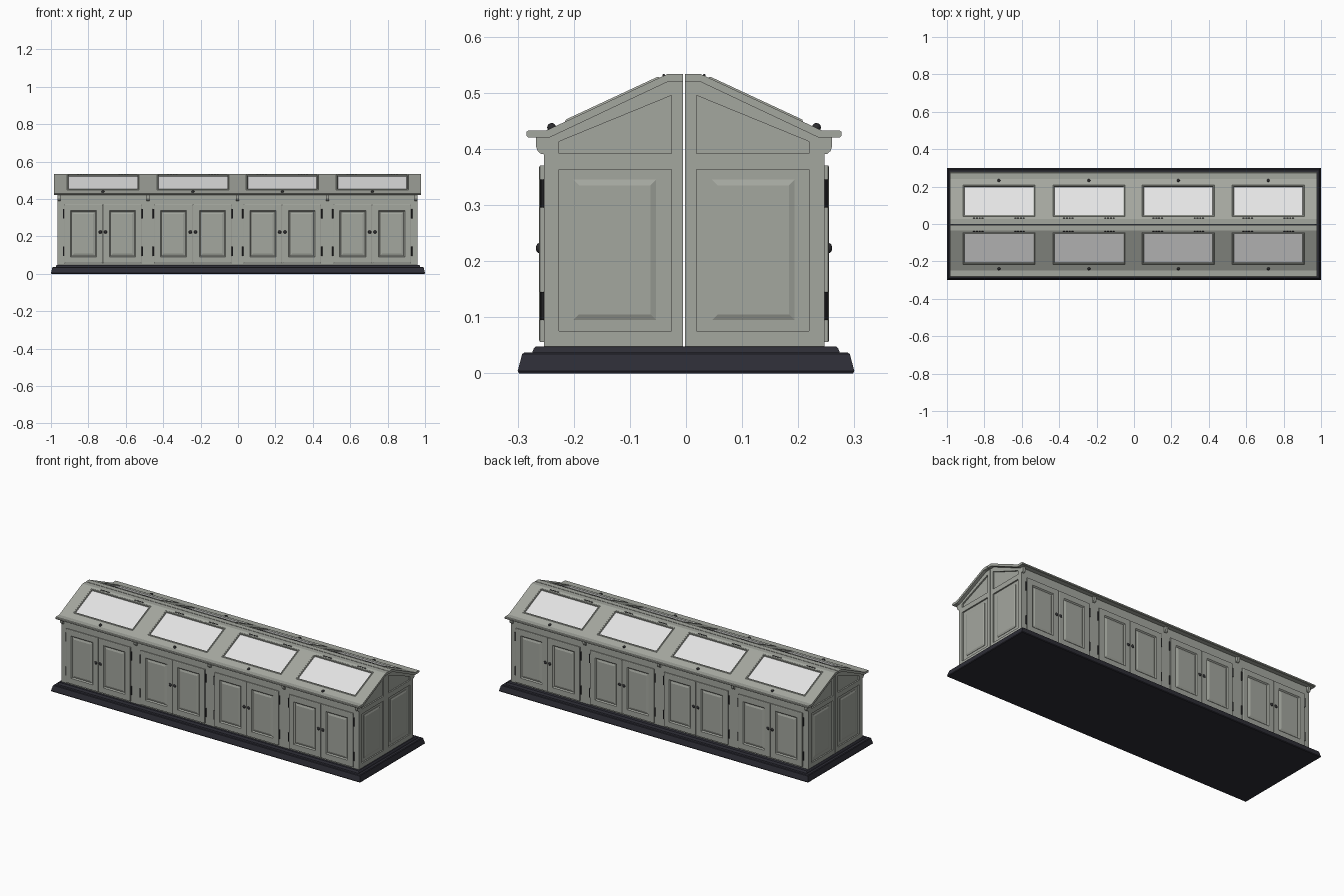
import bpy, bmesh, math
from mathutils import Matrix, Vector

if "Cube" in bpy.data.objects:
    bpy.data.objects.remove(bpy.data.objects["Cube"])

OFF = Vector((-0.002, -0.0035, 0))      # cabinet sits slightly off the plinth centre
BAYS = (-0.72, -0.239, 0.239, 0.72)     # centres of the four bays


def material(name, rgb):
    m = bpy.data.materials.new(name)
    m.diffuse_color = (*rgb, 1)
    m.use_nodes = True
    m.node_tree.nodes["Principled BSDF"].inputs["Base Color"].default_value = m.diffuse_color
    return m


GREY = material("grey_paint", (0.37, 0.385, 0.345))
DARK = material("dark_plinth", (0.026, 0.026, 0.036))
GLASS = material("pale_glass", (0.78, 0.78, 0.78))
METAL = material("dark_metal", (0.025, 0.025, 0.028))


def prism(bm, pts, vec):
    """Closed prism from a 3D outline pushed along vec; returns the far cap."""
    vec = Vector(vec)
    a = [bm.verts.new(p) for p in pts]
    b = [bm.verts.new(Vector(p) + vec) for p in pts]
    n = len(pts)
    cap = bm.faces.new(b)
    faces = [cap, bm.faces.new(a[::-1])]
    faces += [bm.faces.new((a[i], a[(i + 1) % n], b[(i + 1) % n], b[i])) for i in range(n)]
    bmesh.ops.recalc_face_normals(bm, faces=faces)
    return cap


def end_prism(bm, profile, x0, x1):
    """Prism along x from a (distance from centre line, height) profile."""
    return prism(bm, [(x0, -d, z) for d, z in profile], (x1 - x0, 0, 0))


def front_box(bm, x0, x1, z0, z1, d0, d1):
    return prism(bm, [(x0, -d0, z0), (x1, -d0, z0), (x1, -d0, z1), (x0, -d0, z1)],
                 (0, d0 - d1, 0))


def rect(d0, d1, z0, z1):
    return [(d0, z0), (d1, z0), (d1, z1), (d0, z1)]


def inset(bm, face, *steps):
    for thick, depth in steps:
        face.normal_update()
        bmesh.ops.inset_region(bm, faces=[face], thickness=thick, depth=depth,
                               use_even_offset=True)


def finish(name, bm, mats, mirror="", smooth=False, offset=OFF):
    """Mirror the mesh across the named axes and make it an object."""
    for axis in mirror:
        s = Vector((-1 if axis == "x" else 1, -1 if axis == "y" else 1, 1))
        geo = bmesh.ops.duplicate(bm, geom=bm.verts[:] + bm.edges[:] + bm.faces[:])["geom"]
        bmesh.ops.scale(bm, vec=s, verts=[g for g in geo if isinstance(g, bmesh.types.BMVert)])
    bmesh.ops.recalc_face_normals(bm, faces=bm.faces[:])
    bmesh.ops.translate(bm, vec=offset, verts=bm.verts[:])
    me = bpy.data.meshes.new(name)
    bm.to_mesh(me)
    bm.free()
    for m in mats:
        me.materials.append(m)
    ob = bpy.data.objects.new(name, me)
    bpy.context.collection.objects.link(ob)
    if smooth:
        bpy.ops.object.select_all(action='DESELECT')
        ob.select_set(True)
        bpy.context.view_layer.objects.active = ob
        bpy.ops.object.shade_smooth_by_angle(angle=math.radians(35))
    return ob


# Plinth: stacked rectangles (inset from edge, height)
bm = bmesh.new()
rings = []
for i, z in ((.002, 0), (0, .004), (.008, .034), (.012, .037), (.026, .037), (.029, .045), (.033, .048)):
    rings.append([bm.verts.new((sx * (1 - i), sy * (.3 - i), z))
                  for sx, sy in ((-1, -1), (1, -1), (1, 1), (-1, 1))])
for lo, hi in zip(rings, rings[1:]):
    for k in range(4):
        bm.faces.new((lo[k], lo[(k + 1) % 4], hi[(k + 1) % 4], hi[k]))
bm.faces.new(rings[0][::-1])
bm.faces.new(rings[-1])
finish("plinth", bm, [DARK], offset=Vector((0, 0, 0)))

# Cabinet body: two back-to-back halves
bm = bmesh.new()
end_prism(bm, [(.0015, .047), (.25, .047), (.25, .42), (.24, .42), (.03, .519), (.0015, .519)],
          -.954, .954)
finish("cabinet_body", bm, [GREY], "y")

# End frames: stiles and rails around the recessed panels
bm = bmesh.new()
for prof in (rect(.0015, .0225, .047, .519),
             [(.2225, .047), (.25, .047), (.25, .42), (.24, .42), (.2225, .413)],
             rect(.0225, .2225, .047, .075),
             rect(.0225, .2225, .363, .392),
             [(.0225, .495), (.2225, .413), (.24, .42), (.03, .519), (.0225, .519)]):
    end_prism(bm, prof, .950, .962)
finish("end_frames", bm, [GREY], "xy")

# Raised panels in the ends
bm = bmesh.new()
cap = end_prism(bm, rect(.05, .197, .095, .345), .950, .956)
inset(bm, cap, (.010, .004))
finish("end_panels", bm, [GREY], "xy")

# Doors: frame, groove and raised centre
bm = bmesh.new()
for c in BAYS:
    for x0, x1 in ((c - .207, c - .001), (c + .001, c + .207)):
        cap = front_box(bm, x0, x1, .056, .37, .248, .257)
        inset(bm, cap, (.003, .0015), (.030, 0), (.006, -.006), (.012, .004))
finish("doors", bm, [GREY], "y")

# Corbels under the eaves
bm = bmesh.new()
corbel = [(.248, .42), (.264, .42), (.264, .405), (.261, .396), (.255, .391), (.248, .39)]
for x in (-.954, -.48, 0, .48, .954):
    end_prism(bm, corbel, x - .008, x + .008)
finish("corbels", bm, [GREY], "y")

# Roof: profile swept through stations, with sunken glazed lids
profile = [(.0015, .533), (.03, .533), (.043, .527), (.212, .4483), (.245, .433), (.277, .433),
           (.281, .430), (.281, .423), (.277, .42), (.24, .42), (.03, .519), (.0015, .519)]
stations = [-.981] + [c + s * .193 for c in BAYS for s in (-1, 1)] + [.981]
bm = bmesh.new()
rows = [[bm.verts.new((x, -d, z)) for d, z in profile] for x in stations]
n = len(profile)
lids = []
for i in range(len(rows) - 1):
    for k in range(n):
        f = bm.faces.new((rows[i][k], rows[i][(k + 1) % n], rows[i + 1][(k + 1) % n], rows[i + 1][k]))
        if k == 2 and i % 2 == 1:
            lids.append(f)
bm.faces.new(rows[0])
bm.faces.new(rows[-1])
bmesh.ops.recalc_face_normals(bm, faces=bm.faces[:])
for f in lids:
    inset(bm, f, (.003, .003), (.004, 0), (.002, -.007))
    f.material_index = 1
finish("roof", bm, [GREY, GLASS], "y")

# Door knobs and lid pulls
bm = bmesh.new()
for c in BAYS:
    for dx in (-.014, .014):
        bmesh.ops.create_uvsphere(bm, u_segments=16, v_segments=8, radius=1, matrix=Matrix.Translation(
            (c + dx, -.258, .223)) @ Matrix.Diagonal((.009, .006, .009, 1)))
    bmesh.ops.create_uvsphere(bm, u_segments=16, v_segments=8, radius=.008,
                              matrix=Matrix.Translation((c, -.236, .438)))
finish("knobs", bm, [METAL], "y", True)

# Hinges: door knuckles at the bay edges, lid knuckles along the ridge
bm = bmesh.new()
for c in BAYS:
    for s in (-1, 1):
        for z in (.12, .32):
            bmesh.ops.create_cone(bm, cap_ends=True, segments=10, radius1=.004, radius2=.004, depth=.05,
                                  matrix=Matrix.Translation((c + s * .211, -.253, z)))
        for k in range(4):
            bmesh.ops.create_cone(bm, cap_ends=True, segments=8, radius1=.0025, radius2=.0025, depth=.010,
                                  matrix=Matrix.Translation((c + s * .11 + (k - 1.5) * .015, -.036, .531))
                                  @ Matrix.Rotation(math.pi / 2, 4, 'Y'))
finish("hinges", bm, [METAL], "y", True)
